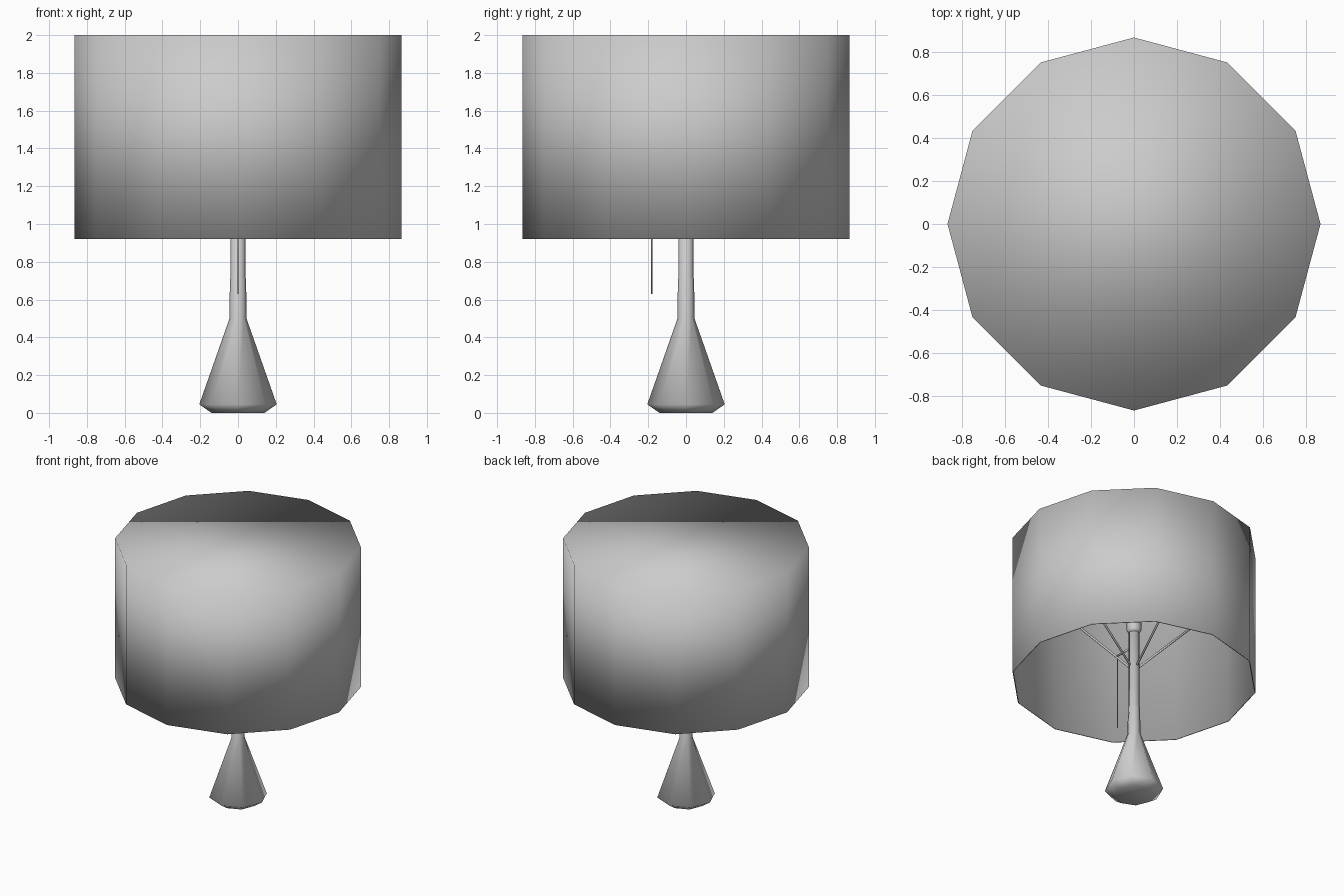
import bpy, bmesh, math
from mathutils import Vector

if "Cube" in bpy.data.objects:
    bpy.data.objects.remove(bpy.data.objects["Cube"])


def finish(name, bm):
    bmesh.ops.recalc_face_normals(bm, faces=bm.faces)
    me = bpy.data.meshes.new(name)
    bm.to_mesh(me)
    bm.free()
    me.shade_smooth()
    ob = bpy.data.objects.new(name, me)
    bpy.context.collection.objects.link(ob)
    return ob


def lathe(name, profile, sides):
    """Closed-ended turned shape from (radius, height) pairs."""
    bm = bmesh.new()
    rings = []
    for r, z in profile:
        rings.append([bm.verts.new((r * math.cos(2 * math.pi * i / sides),
                                    r * math.sin(2 * math.pi * i / sides), z))
                      for i in range(sides)])
    for a, b in zip(rings, rings[1:]):
        for i in range(sides):
            j = (i + 1) % sides
            bm.faces.new((a[i], a[j], b[j], b[i]))
    bm.faces.new(rings[0][::-1])
    bm.faces.new(rings[-1])
    return finish(name, bm)


def rod(name, start, end, radius, sides=6):
    start, end = Vector(start), Vector(end)
    d = end - start
    bm = bmesh.new()
    bmesh.ops.create_cone(bm, cap_ends=True, segments=sides, radius1=radius,
                          radius2=radius, depth=d.length)
    bm.transform(d.to_track_quat('Z', 'Y').to_matrix().to_4x4())
    bmesh.ops.translate(bm, verts=bm.verts, vec=(start + end) / 2)
    return finish(name, bm)


# Faceted foot and stem
lathe("base_and_stem", [(0.14, 0), (0.205, 0.045), (0.045, 0.5),
                        (0.043, 0.71), (0.039, 0.715), (0.039, 1.32)], 8)

# Socket and bulb on top of the stem
lathe("bulb_socket", [(0.038, 1.31), (0.052, 1.335), (0.052, 1.41), (0.04, 1.43)], 8)
lathe("bulb", [(0.035, 1.42), (0.05, 1.47), (0.08, 1.53), (0.085, 1.58),
               (0.065, 1.63), (0.025, 1.66)], 8)

# Thin-walled drum shade: closed top, open bottom, inner skin set inside outer
R, T = 0.866, 0.008
lathe("lamp_shade", [(R - T, 2 - T), (R - T, 0.92), (R, 0.92), (R, 2.0)], 12)

# Four slanted struts holding the shade
for i in range(4):
    c, s = math.cos(i * math.pi / 2), math.sin(i * math.pi / 2)
    rod(f"shade_strut_{i + 1}", (0.03 * c, 0.03 * s, 1.04),
        (0.86 * c, 0.86 * s, 1.9), 0.008)

# Pull switch arm and cord
rod("switch_arm", (0, -0.03, 1.21), (0, -0.185, 1.21), 0.008)
rod("pull_cord", (0, -0.182, 1.215), (0, -0.182, 0.63), 0.004)
